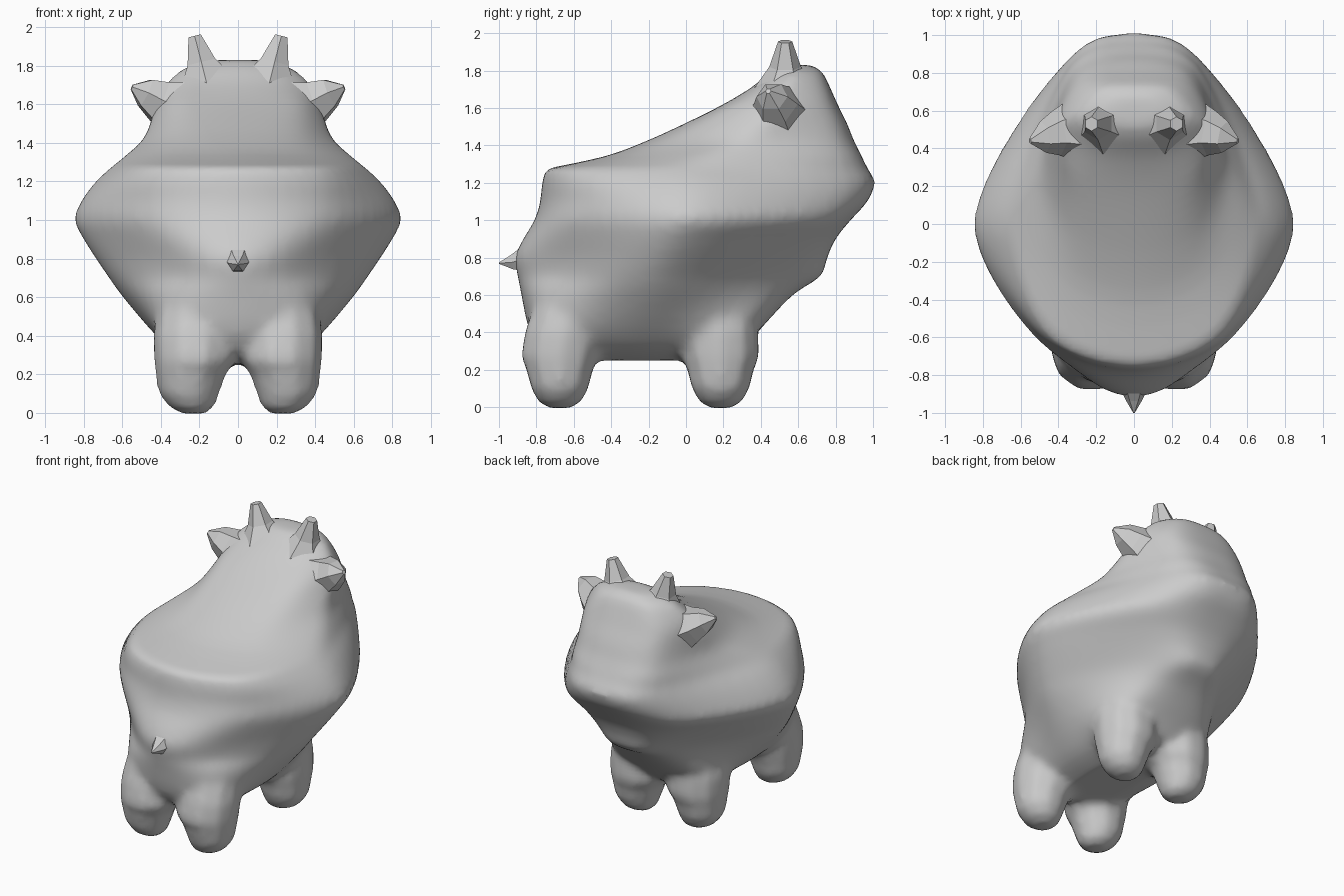
import bpy, bmesh
from mathutils import Vector
from math import sin, cos, pi

if "Cube" in bpy.data.objects:
    bpy.data.objects.remove(bpy.data.objects["Cube"])

# body levels: z, back y, front y, half width, y of widest point, front corner x, back corner x
LEVELS = [
    (0.25, -0.60, 0.12, 0.18, -0.23, 0.14, 0.14),
    (0.31, -0.76, 0.30, 0.32, -0.23, 0.28, 0.28),
    (0.42, -0.84, 0.40, 0.44, -0.22, 0.36, 0.36),
    (0.60, -0.88, 0.57, 0.575, -0.18, 0.30, 0.35),
    (0.70, -0.90, 0.72, 0.635, -0.15, 0.25, 0.30),
    (0.80, -0.915, 0.755, 0.70, -0.10, 0.31, 0.30),
    (0.90, -0.87, 0.80, 0.765, -0.05, 0.38, 0.37),
    (1.00, -0.81, 0.88, 0.815, 0.00, 0.43, 0.45),
    (1.10, -0.78, 0.97, 0.78, 0.00, 0.38, 0.46),
    (1.20, -0.77, 1.01, 0.71, 0.00, 0.34, 0.46),
    (1.275, -0.75, 0.97, 0.635, 0.00, 0.34, 0.43),
    (1.34, -0.44, 0.94, 0.56, 0.14, 0.33, 0.36),
    (1.42, -0.22, 0.90, 0.48, 0.30, 0.31, 0.31),
    (1.52, 0.00, 0.86, 0.44, 0.42, 0.29, 0.29),
    (1.62, 0.20, 0.81, 0.41, 0.50, 0.27, 0.28),
    (1.71, 0.35, 0.77, 0.36, 0.54, 0.23, 0.22),
    (1.79, 0.45, 0.73, 0.27, 0.58, 0.17, 0.17),
    (1.83, 0.52, 0.67, 0.13, 0.59, 0.08, 0.08),
]


def catmull(a, b, c, d, t):
    return 0.5 * (2 * b + (c - a) * t + (2 * a - 5 * b + 4 * c - d) * t * t
                  + (3 * b - a - 3 * c + d) * t ** 3)


def section(level, steps=6):
    z, yb, yf, w, ym, wf, wb = level
    length = yf - yb
    half = [(wb, yb + 0.085 * length), (w * 0.985, ym - 0.11 * length),
            (w * 0.985, ym + 0.11 * length), (wf, yf - 0.075 * length)]
    pts = [(0, yb)] + half + [(0, yf)] + [(-x, y) for x, y in reversed(half)]
    pts = [Vector((x, y, z)) for x, y in pts]
    n = len(pts)
    return [catmull(pts[i - 1], pts[i], pts[(i + 1) % n], pts[(i + 2) % n], k / steps)
            for i in range(n) for k in range(steps)]


def smooth_levels(levels, crease, steps=3):
    """Interpolate between levels, keeping a sharp break at the rump edge."""
    out, last = [], len(levels) - 1
    for i in range(last):
        a = levels[i if i in (0, crease) else i - 1]
        d = levels[i + 1 if i + 1 in (last, crease) else i + 2]
        for k in range(steps):
            out.append([catmull(*v, k / steps)
                        for v in zip(a, levels[i], levels[i + 1], d)])
    return out + [levels[last]]


def loft(bm, rings):
    rows = [[bm.verts.new(p) for p in ring] for ring in rings]
    n = len(rows[0])
    for a, b in zip(rows, rows[1:]):
        for i in range(n):
            j = (i + 1) % n
            bm.faces.new((a[i], a[j], b[j], b[i]))
    bm.faces.new(list(reversed(rows[0])))
    bm.faces.new(rows[-1])


def tube_rings(path, sides, flat=False):
    """Rings along a path; flat keeps every ring horizontal."""
    a, b = Vector(path[0][:3]), Vector(path[-1][:3])
    d = Vector((0, 0, 1)) if flat else b - a
    q = d.to_track_quat('Z', 'Y')
    return [[Vector((x, y, z)) + q @ Vector((r * cos(2 * pi * k / sides),
             r * sin(2 * pi * k / sides), 0)) for k in range(sides)]
            for x, y, z, r in path]


def finish(bm, name):
    bmesh.ops.recalc_face_normals(bm, faces=bm.faces)
    me = bpy.data.meshes.new(name)
    bm.to_mesh(me)
    bm.free()
    ob = bpy.data.objects.new(name, me)
    bpy.context.collection.objects.link(ob)
    return ob


def spike(name, path, sides=6):
    bm = bmesh.new()
    loft(bm, tube_rings(path, sides))
    return finish(bm, name)


# torso and head as one loft, with four stubby legs fused in
bm = bmesh.new()
loft(bm, [section(l) for l in smooth_levels(LEVELS, 10)])
for s in (-1, 1):
    for y in (-0.675, 0.185):
        leg = [(0.23, y, -0.005, 0.06), (0.24, y, 0.03, 0.12), (0.255, y, 0.10, 0.16),
               (0.245, y, 0.20, 0.185), (0.225, y, 0.27, 0.215),
               (0.23, y * 0.97, 0.40, 0.215), (0.22, y * 0.92, 0.55, 0.20)]
        loft(bm, tube_rings([(s * x, yy, z, r) for x, yy, z, r in leg], 10, True))
body = finish(bm, "body_with_legs")
rm = body.modifiers.new("Fuse", 'REMESH')
rm.mode = 'VOXEL'
rm.voxel_size = 0.028
rm.use_smooth_shade = True
sm = body.modifiers.new("Soften", 'SMOOTH')
sm.factor = 0.5
sm.iterations = 6

# horns and ears, mirrored
for s, side in ((-1, "left"), (1, "right")):
    horn = [(0.16, 0.53, 1.70, 0.17), (0.19, 0.53, 1.82, 0.085), (0.225, 0.53, 1.955, 0.038)]
    ear = [(0.30, 0.49, 1.57, 0.18), (0.41, 0.48, 1.62, 0.12),
           (0.48, 0.46, 1.66, 0.085), (0.55, 0.44, 1.69, 0.015)]
    spike("horn_" + side, [(s * x, y, z, r) for x, y, z, r in horn])
    spike("ear_" + side, [(s * x, y, z, r) for x, y, z, r in ear])

# short pointed tail
spike("tail", [(0, -0.84, 0.80, 0.09), (0, -0.93, 0.775, 0.045), (0, -1.0, 0.77, 0.004)])
